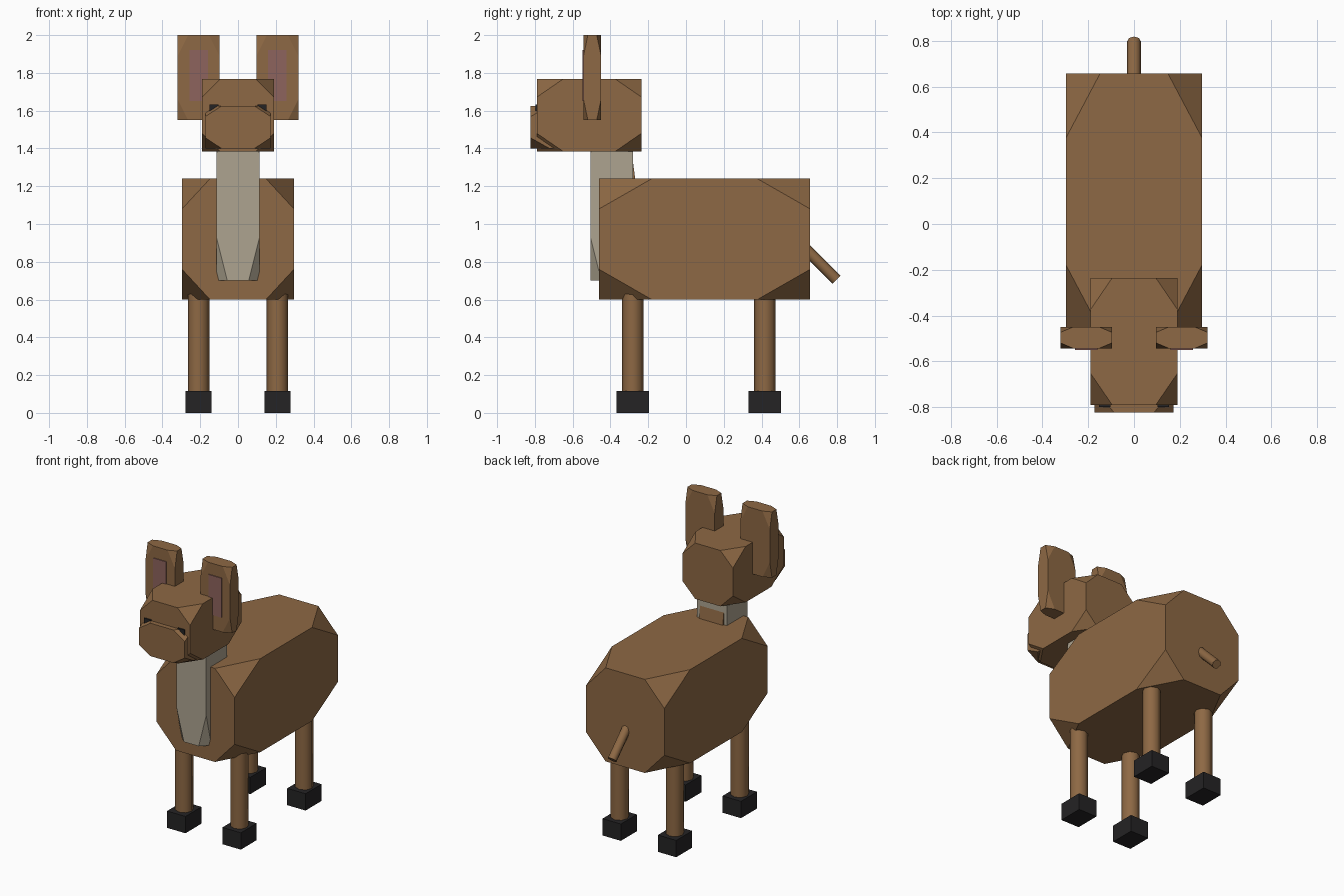
import bpy, bmesh
from mathutils import Matrix, Vector

if "Cube" in bpy.data.objects:
    bpy.data.objects.remove(bpy.data.objects["Cube"])


def material(name, rgb):
    m = bpy.data.materials.new(name)
    m.diffuse_color = (*rgb, 1)
    m.use_nodes = True
    m.node_tree.nodes["Principled BSDF"].inputs["Base Color"].default_value = m.diffuse_color
    return m


BROWN = material("brown fur", (0.27, 0.14, 0.058))
CREAM = material("pale fur", (0.42, 0.37, 0.28))
PINK = material("inner ear", (0.27, 0.125, 0.11))
BLACK = material("black", (0.018, 0.017, 0.018))


def finish(bm, name, mat):
    bmesh.ops.recalc_face_normals(bm, faces=bm.faces[:])
    me = bpy.data.meshes.new(name)
    bm.to_mesh(me)
    bm.free()
    me.materials.append(mat)
    ob = bpy.data.objects.new(name, me)
    bpy.context.collection.objects.link(ob)
    return ob


def block(name, mat, xs, ys, zs, cut=True, tilt=0.0):
    """Box between limits; cut slices each corner off at a quarter of its edges."""
    bm = bmesh.new()
    bmesh.ops.create_cube(bm, size=1)
    if cut:
        bmesh.ops.bevel(bm, geom=bm.verts[:], offset=0.25, offset_type='OFFSET',
                        segments=1, affect='VERTICES')
    lims = (xs, ys, zs)
    bm.transform(Matrix.LocRotScale(Vector([(a + b) / 2 for a, b in lims]),
                                    Matrix.Rotation(tilt, 3, 'X').to_quaternion(),
                                    Vector([b - a for a, b in lims])))
    return finish(bm, name, mat)


def rod(name, mat, p, q, r, sides):
    p, q = Vector(p), Vector(q)
    bm = bmesh.new()
    bmesh.ops.create_cone(bm, cap_ends=True, segments=sides, radius1=r, radius2=r,
                          depth=(q - p).length)
    rot = (q - p).to_track_quat('Z', 'Y')
    bm.transform(Matrix.LocRotScale((p + q) / 2, rot, None))
    for f in bm.faces:
        f.smooth = len(f.verts) == 4
    for e in bm.edges:
        e.smooth = all(f.smooth for f in e.link_faces)
    return finish(bm, name, mat)


# Torso, neck and chest
block("body", BROWN, (-0.296, 0.296), (-0.46, 0.657), (0.60, 1.24))
block("chest_bib", CREAM, (-0.113, 0.113), (-0.505, -0.28), (0.70, 1.60))
block("neck", BROWN, (-0.09, 0.09), (-0.46, -0.268), (0.95, 1.50), tilt=0.13)

# Head
block("head", BROWN, (-0.19, 0.19), (-0.79, -0.235), (1.385, 1.767))
block("muzzle", BROWN, (-0.173, 0.173), (-0.823, -0.42), (1.40, 1.625))

# Tail
rod("tail", BROWN, (0, 0.60, 0.901), (0, 0.797, 0.704), 0.03, 8)

for side, s in (("right", 1), ("left", -1)):
    def mx(a, b):
        return tuple(sorted((s * a, s * b)))
    # Ears and eyes
    block(side + "_ear", BROWN, mx(0.097, 0.32), (-0.543, -0.449), (1.55, 2.0))
    block(side + "_inner_ear", PINK, mx(0.16, 0.258), (-0.549, -0.52), (1.65, 1.92), cut=False)
    block(side + "_eye", BLACK, mx(0.102, 0.152), (-0.798, -0.77), (1.56, 1.633), cut=False)
    # Legs and hooves
    for end, y in (("front", -0.282), ("back", 0.418)):
        rod(f"{end}_{side}_leg", BROWN, (s * 0.209, y, 0.08), (s * 0.209, y, 0.75), 0.057, 8)
        block(f"{end}_{side}_hoof", BLACK, mx(0.14, 0.279), (y - 0.086, y + 0.086),
              (0, 0.115), cut=False)
